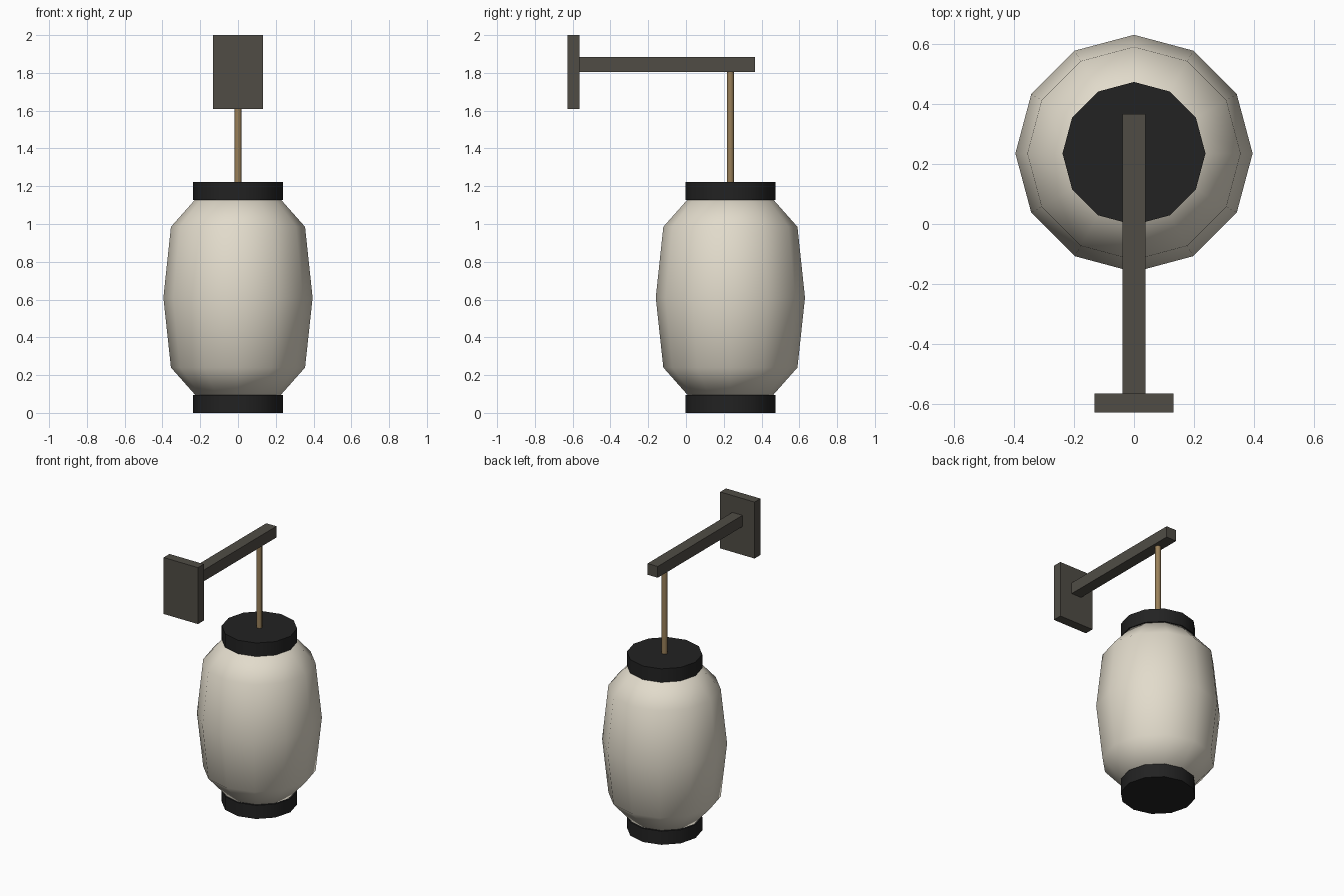
import bpy, bmesh, math
from mathutils import Matrix, Vector

if "Cube" in bpy.data.objects:
    bpy.data.objects.remove(bpy.data.objects["Cube"])

LAMP_Y = 0.235  # lantern axis


def material(name, rgb):
    m = bpy.data.materials.new(name)
    m.diffuse_color = (*rgb, 1)
    m.use_nodes = True
    m.node_tree.nodes["Principled BSDF"].inputs["Base Color"].default_value = m.diffuse_color
    return m


PAPER = material("cream_paper", (0.76, 0.71, 0.60))
BLACK = material("black_wood", (0.016, 0.016, 0.016))
IRON = material("dark_bracket", (0.080, 0.073, 0.060))
CORD = material("tan_cord", (0.32, 0.215, 0.10))


def finish(name, bm, mat, smooth_angle=None):
    bmesh.ops.recalc_face_normals(bm, faces=bm.faces)
    mesh = bpy.data.meshes.new(name)
    bm.to_mesh(mesh)
    bm.free()
    mesh.materials.append(mat)
    obj = bpy.data.objects.new(name, mesh)
    bpy.context.collection.objects.link(obj)
    if smooth_angle:
        bpy.ops.object.select_all(action='DESELECT')
        obj.select_set(True)
        bpy.context.view_layer.objects.active = obj
        bpy.ops.object.shade_smooth_by_angle(angle=math.radians(smooth_angle))
    return obj


def lathe(name, profile, sides, mat, angle):
    """Closed turned shape around the lantern axis from (radius, z) points."""
    bm = bmesh.new()
    rings = []
    for r, z in profile:
        rings.append([bm.verts.new((r * math.cos(math.tau * i / sides),
                                    LAMP_Y + r * math.sin(math.tau * i / sides), z))
                      for i in range(sides)])
    for a, b in zip(rings, rings[1:]):
        for i in range(sides):
            j = (i + 1) % sides
            bm.faces.new((a[i], a[j], b[j], b[i]))
    bm.faces.new(rings[0])
    bm.faces.new(rings[-1])
    return finish(name, bm, mat, angle)


def box(name, lo, hi, mat):
    lo, hi = Vector(lo), Vector(hi)
    bm = bmesh.new()
    bmesh.ops.create_cube(bm, size=1, matrix=Matrix.Translation((lo + hi) / 2)
                          @ Matrix.Diagonal((*(hi - lo), 1)))
    return finish(name, bm, mat)


# Paper lantern body, smooth shaded, ends tucked against the caps
lathe("lantern_body", [(0.222, 0.09), (0.355, 0.24), (0.395, 0.61),
                       (0.355, 0.985), (0.222, 1.135)], 12, PAPER, 60)

# End caps
for name, z in (("bottom_cap", 0.0), ("top_cap", 1.128)):
    lathe(name, [(0.238, z), (0.238, z + 0.094)], 12, BLACK, 40)

# Hanging cord
lathe("hanging_cord", [(0.019, 1.21), (0.019, 1.82)], 8, CORD, 60)

# Wall bracket
box("bracket_arm", (-0.039, -0.58, 1.805), (0.039, 0.366, 1.883), IRON)
box("wall_plate", (-0.132, -0.628, 1.608), (0.132, -0.564, 2.0), IRON)
